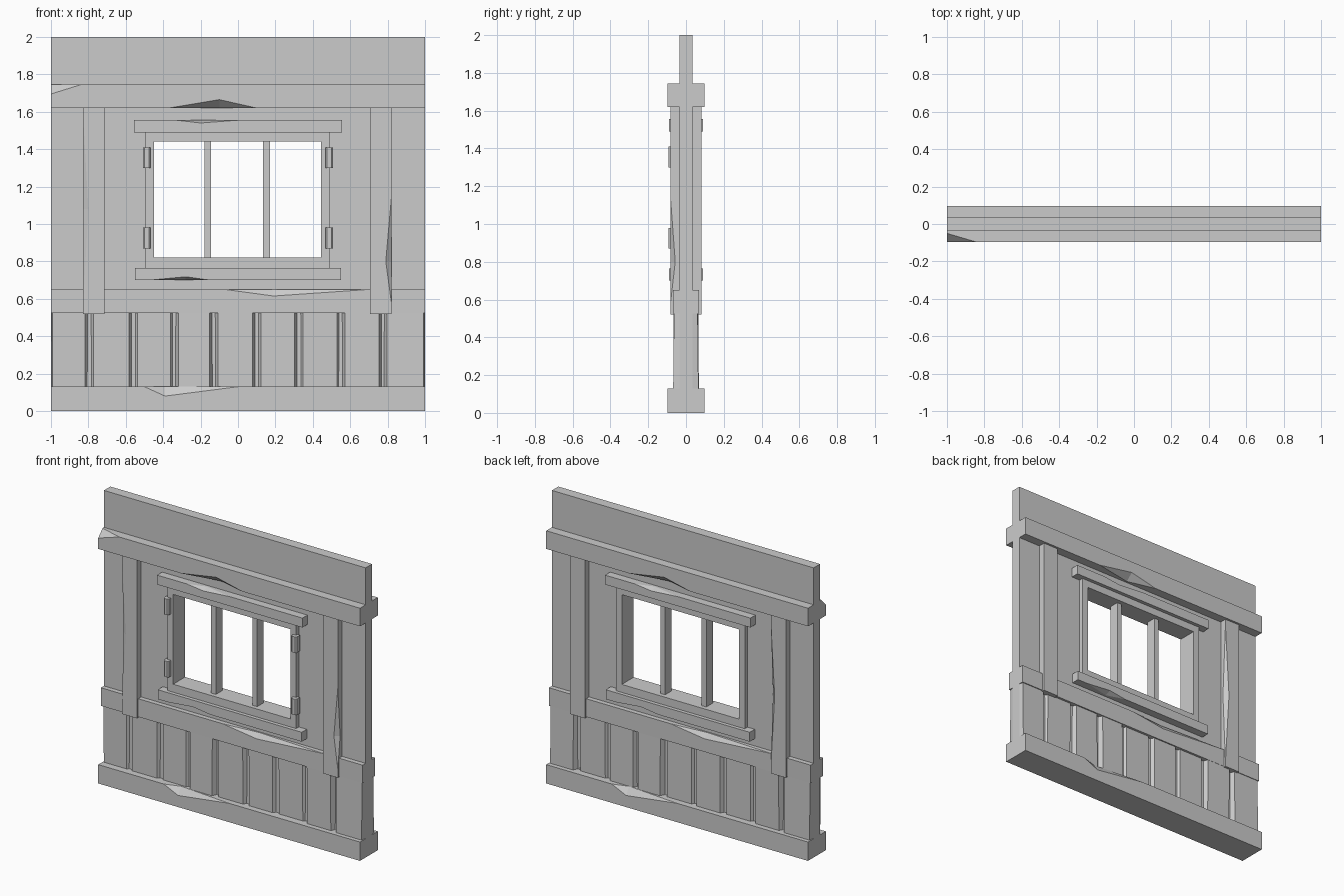
import bpy, bmesh, random
from mathutils import Vector as V

if "Cube" in bpy.data.objects:
    bpy.data.objects.remove(bpy.data.objects["Cube"])

random.seed(4)
TURN = V((-1, -1, 1))  # half turn about z: front details to the back


def finish(bm, name):
    bmesh.ops.recalc_face_normals(bm, faces=bm.faces)
    me = bpy.data.meshes.new(name)
    bm.to_mesh(me)
    bm.free()
    ob = bpy.data.objects.new(name, me)
    bpy.context.collection.objects.link(ob)
    return ob


def box_bm(x0, x1, y0, y1, z0, z1):
    bm = bmesh.new()
    bmesh.ops.create_cube(bm, size=1)
    for v in bm.verts:
        v.co = V((x0 if v.co.x < 0 else x1, y0 if v.co.y < 0 else y1, z0 if v.co.z < 0 else z1))
    return bm


def chip(bm, a, b, p, q):
    """Break a splinter out of the edge a-b; p and q lie on its two faces."""
    def off(e):
        u, w = (v.co for v in e.verts)
        return sum((c - u).length + (c - w).length for c in (a, b)) - 2 * (u - w).length
    e = min(bm.edges, key=off)
    v0, v1 = e.verts
    if (a - v0.co).length > (b - v0.co).length:
        a, b = b, a
    va = bmesh.utils.edge_split(e, v0, 0.3)[1]
    va.co = a
    vb = bmesh.utils.edge_split(bm.edges.get((va, v1)), va, 0.5)[1]
    vb.co = b
    mid = bm.edges.get((va, vb))
    bm.normal_update()
    vp, vq = bm.verts.new(p), bm.verts.new(q)
    faces = sorted(mid.link_faces, key=lambda f: abs(f.normal.dot(p - a)))
    for f, new in zip(faces, (vp, vq)):
        vs = list(f.verts)
        k = next(i for i in range(len(vs)) if {vs[i], vs[(i + 1) % len(vs)]} == {va, vb})
        vs.insert(k + 1, new)
        bm.faces.remove(f)
        bm.faces.new(vs)
    bm.edges.remove(mid)
    bm.faces.new((va, vp, vq))
    bm.faces.new((vb, vq, vp))


def beam(name, hx, z0, z1, d, chips, corner=None):
    """Horizontal timber; each chip is (edge z, x start, x end, x tip, z tip, inset)."""
    bm = box_bm(-hx, hx, -d, d, z0, z1)
    if corner:
        a, b, c = (V(p) for p in corner)
        n = (b - a).cross(c - a)
        if n.dot(a) < 0 and n.x > 0:
            n = -n
        if n.x > 0:
            n = -n
        g = bmesh.ops.bisect_plane(bm, geom=bm.verts[:] + bm.edges[:] + bm.faces[:],
                                   plane_co=a, plane_no=n, clear_outer=True)
        bmesh.ops.holes_fill(bm, edges=[e for e in bm.edges if e.is_boundary])
    for z, xa, xb, xp, zp, inset in chips:
        pts = [V((xa, -d, z)), V((xb, -d, z)), V((xp, -d, zp)), V((xp, -d + inset, z))]
        chip(bm, *pts)
        chip(bm, *[p * TURN for p in pts])
    return finish(bm, name)


def post(name, x0, x1, turn=False, ch=None):
    """Upright timber on one face; chip is (edge x, z start, z end, x tip, z tip, inset)."""
    d = 0.082
    bm = box_bm(x0, x1, -d, -0.02, 0.52, 1.63)
    if ch:
        x, za, zb, xp, zp, inset = ch
        chip(bm, V((x, -d, za)), V((x, -d, zb)), V((xp, -d, zp)), V((x, -d + inset, zp)))
    if turn:
        for v in bm.verts:
            v.co *= TURN
    return finish(bm, name)


def ring(name, outer, inner, d):
    """Flat panel with a rectangular opening."""
    bm = bmesh.new()
    loops = []
    for x0, x1, z0, z1 in (outer, inner):
        for y in (-d, d):
            loops.append([bm.verts.new((x, y, z)) for x, z in ((x0, z0), (x1, z0), (x1, z1), (x0, z1))])
    of, ob, nf, nb = loops
    for s, t in ((of, nf), (ob, nb), (of, ob), (nf, nb)):
        for i in range(4):
            j = (i + 1) % 4
            bm.faces.new((s[i], s[j], t[j], t[i]))
    return finish(bm, name)


# wall panel and window frame
ring("wall_panel", (-1, 1, 0.01, 2), (-0.47, 0.47, 0.79, 1.46), 0.035)
ring("window_frame", (-0.495, 0.49, 0.74, 1.51), (-0.45, 0.445, 0.82, 1.44), 0.065)

# window bars
for i, x in enumerate((-0.162, 0.153)):
    finish(box_bm(x - 0.018, x + 0.018, -0.035, 0.035, 0.81, 1.45), f"window_bar_{i + 1}")

# horizontal timbers
beam("top_beam", 1, 1.62, 1.745, 0.097, [(1.62, -0.37, 0.10, -0.10, 1.665, 0.05)],
     ((-1, -0.097, 1.695), (-0.84, -0.097, 1.745), (-1, -0.05, 1.745)))
beam("middle_rail", 1, 0.525, 0.65, 0.068, [(0.65, -0.07, 0.70, 0.19, 0.615, 0.025)])
beam("bottom_beam", 1, 0, 0.13, 0.097, [(0.13, -0.5, 0.0, -0.39, 0.08, 0.035)])
beam("window_lintel", 0.555, 1.49, 1.555, 0.09, [(1.555, -0.33, 0.0, -0.2, 1.54, 0.04)])
beam("window_sill", 0.55, 0.70, 0.765, 0.09, [(0.70, -0.47, -0.15, -0.28, 0.718, 0.04)])

# posts on both faces
post("front_left_post", -0.83, -0.715, False, (-0.83, 0.53, 1.61, -0.80, 1.08, 0.02))
post("front_right_post", 0.705, 0.82, False, (0.82, 0.58, 1.14, 0.79, 0.80, 0.025))
post("back_left_post", -0.83, -0.715, True)
post("back_right_post", 0.705, 0.82, True, (0.705, 0.55, 1.58, 0.735, 1.06, 0.025))

# lower planks with tapered sides and uneven lean
grooves = [-1.0, -0.795, -0.56, -0.34, -0.13, 0.10, 0.325, 0.55, 0.775, 1.0]
for side in ("front", "back"):
    for i in range(9):
        lo, hi = grooves[i], grooves[i + 1]
        bm = box_bm(lo, hi, -0.06, -0.02, 0.1, 0.55)
        top = 0.067 if i == 7 else random.uniform(0.05, 0.064)
        bot = top + random.uniform(-0.008, 0.008)
        for v in bm.verts:
            if v.co.y < -0.04:
                v.co.x += (0.022 if i else 0.008) if v.co.x < (lo + hi) / 2 else -(0.022 if i < 8 else 0.008)
                v.co.y = -(top if v.co.z > 0.3 else bot)
        if side == "back":
            for v in bm.verts:
                v.co *= TURN
        finish(bm, f"{side}_plank_{i + 1}")

# hinges on the front of the frame
for sx, label in ((-1, "left"), (1, "right")):
    for z, level in ((0.87, "lower"), (1.30, "upper")):
        x = sx * 0.488
        bm = box_bm(x - 0.02, x + 0.02, -0.092, -0.05, z, z + 0.11)
        edges = [e for e in bm.edges if all(v.co.y < -0.09 for v in e.verts)
                 and abs(e.verts[0].co.z - e.verts[1].co.z) > 0.05]
        bmesh.ops.bevel(bm, geom=edges, offset=0.009, segments=1, affect='EDGES')
        finish(bm, f"{label}_{level}_hinge")
